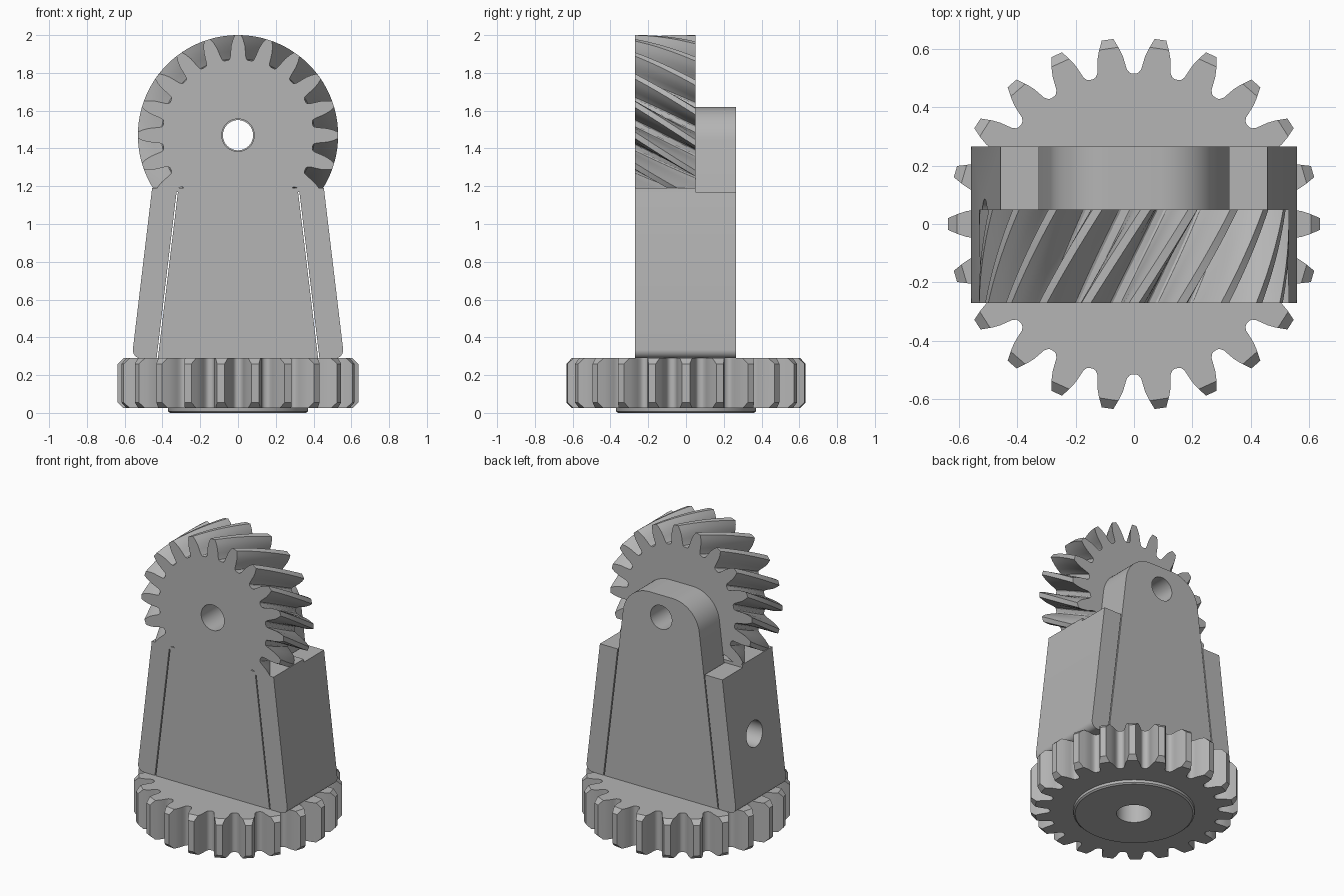
import bpy, bmesh, math
from math import sin, cos, pi, radians
from mathutils import Vector

if "Cube" in bpy.data.objects:
    bpy.data.objects.remove(bpy.data.objects["Cube"])

grey = bpy.data.materials.new("machined_grey")
grey.use_nodes = True
grey.diffuse_color = (0.46, 0.46, 0.46, 1)
grey.node_tree.nodes["Principled BSDF"].inputs["Base Color"].default_value = (0.46, 0.46, 0.46, 1)

AXLE_Z = 1.47       # height of the helical gear axis
FRONT, MID, BACK = -0.27, 0.05, 0.265


def loft(name, rings):
    """Closed solid through a list of matching point rings."""
    bm = bmesh.new()
    loops = [[bm.verts.new(p) for p in ring] for ring in rings]
    n = len(loops[0])
    for a, b in zip(loops, loops[1:]):
        for i in range(n):
            j = (i + 1) % n
            bm.faces.new((a[i], a[j], b[j], b[i]))
    bm.faces.new(loops[0])
    bm.faces.new(loops[-1])
    bmesh.ops.recalc_face_normals(bm, faces=bm.faces)
    mesh = bpy.data.meshes.new(name)
    bm.to_mesh(mesh)
    bm.free()
    mesh.materials.append(grey)
    ob = bpy.data.objects.new(name, mesh)
    bpy.context.collection.objects.link(ob)
    return ob


def slab(name, outline, y0, y1):
    """Front-view outline extruded along y."""
    return loft(name, [[(x, y, z) for x, z in outline] for y in (y0, y1)])


def mirrored(half):
    """Full outline from its +x half, listed bottom to top."""
    return half + [(-x, z) for x, z in reversed(half)]


def rod(name, start, end, radius, steps=48):
    start, end = Vector(start), Vector(end)
    turn = (end - start).to_track_quat('Z', 'Y')
    circle = [turn @ Vector((radius * cos(2 * pi * i / steps), radius * sin(2 * pi * i / steps), 0))
              for i in range(steps)]
    return loft(name, [[c + p for c in circle] for p in (start, end)])


def cut(ob, cutter):
    mod = ob.modifiers.new("cut", 'BOOLEAN')
    mod.operation, mod.solver, mod.object = 'DIFFERENCE', 'EXACT', cutter
    bpy.context.view_layer.objects.active = ob
    bpy.ops.object.modifier_apply(modifier=mod.name)


def half_width(r, flank):
    """Tooth half width at radius r, interpolated along the flank."""
    for (r0, w0), (r1, w1) in zip(flank, flank[1:]):
        if r <= r1:
            return w0 + (w1 - w0) * (r - r0) / (r1 - r0)
    return flank[-1][1]


def gear_ring(teeth, flank, r_max, twist=0.0):
    """Gear outline in the plane; flank runs from root to tip."""
    pts = []
    for t in range(teeth):
        mid = 2 * pi * t / teeth + twist
        side = []
        for r, _ in flank:
            r = min(r, r_max)
            side.append((r, half_width(r, flank) / r))
        for r, a in side:
            pts.append((r * cos(mid - a), r * sin(mid - a)))
        for r, a in reversed(side):
            pts.append((r * cos(mid + a), r * sin(mid + a)))
    return pts


# Spur base gear with chamfered tooth tips
base_flank = [(0.515, 0.066), (0.519, 0.058), (0.53, 0.051), (0.55, 0.048),
              (0.575, 0.044), (0.6, 0.036), (0.637, 0.02)]
base_gear = loft("base_gear", [
    [(x, y, z) for x, y in gear_ring(22, base_flank, r_max)]
    for z, r_max in ((0.025, 0.607), (0.055, 0.637), (0.26, 0.637), (0.29, 0.607))])

# Low round boss under the base gear
boss = loft("bottom_boss", [
    [(r * cos(2 * pi * i / 64), r * sin(2 * pi * i / 64), z) for i in range(64)]
    for z, r in ((0, 0.36), (0.008, 0.37), (0.03, 0.372))])

# Tapered core: short front half, rear half rising into a rounded bracket
core_half = [(0.424, 0.29), (0.318, 1.17)]
front_core = slab("front_core", mirrored(core_half), FRONT, MID)
arc = [(0.086 + 0.2 * cos(a), 1.42 + 0.2 * sin(a))
       for a in (radians(7 + 83 * i / 14) for i in range(15))]
rear_bracket = slab("rear_bracket", mirrored(core_half + arc), MID, BACK)

# Side cheeks, parted from the core by narrow slots
heel = [(0.517 + 0.04 * cos(a), 0.333 + 0.043 * sin(a))
        for a in (radians(-90 + 90 * i / 6) for i in range(7))]
cheeks = []
for label, s in (("left", 1), ("right", -1)):
    outline = [(0.431, 0.29)] + heel + [(0.457, 1.17), (0.325, 1.17)]
    cheeks.append(slab(label + "_cheek", [(s * x, z) for x, z in outline], FRONT, BACK))

# Shoulder joining core and cheeks beneath the helical gear
shoulder = slab("front_shoulder", mirrored([(0.457, 1.17), (0.455, 1.19)]), FRONT, MID)

# Helical gear
helix_flank = [(0.4, 0.052), (0.405, 0.045), (0.42, 0.041), (0.445, 0.039),
               (0.475, 0.036), (0.505, 0.028), (0.53, 0.017)]
layers = 12
rings = []
for k in range(layers + 1):
    f = k / layers
    ring = gear_ring(20, helix_flank, 1, -0.39 * f)
    rings.append([(x, FRONT + (MID - FRONT) * f, AXLE_Z + z) for x, z in ring])
helical_gear = loft("helical_gear", rings)

# Cutters: gear trim, axle bores, vertical bore, side bore
trim = slab("trim_cutter", [(-1, 0.5), (1, 0.5), (1, 1.176), (-1, 1.176)], -0.5, 0.5)
gear_bore = rod("gear_bore", (0, -1, AXLE_Z), (0, 1, AXLE_Z), 0.086)
bracket_bore = rod("bracket_bore", (0, -1, AXLE_Z), (0, 1, AXLE_Z), 0.08)
base_bore = rod("base_bore", (0, 0, -0.5), (0, 0, 0.72), 0.107)
side_bore = rod("side_bore", (-1, 0, 0.72), (0.02, 0, 0.72), 0.085)

cut(helical_gear, trim)
cut(helical_gear, gear_bore)
cut(rear_bracket, bracket_bore)
for part in (base_gear, boss, front_core, rear_bracket):
    cut(part, base_bore)
for part in (front_core, rear_bracket, cheeks[1]):
    cut(part, side_bore)
for cutter in (trim, gear_bore, bracket_bore, base_bore, side_bore):
    bpy.data.objects.remove(cutter)

# Smooth the curved surfaces, keep hard edges
parts = [base_gear, boss, front_core, rear_bracket, shoulder, helical_gear] + cheeks
bpy.ops.object.select_all(action='DESELECT')
for part in parts:
    part.select_set(True)
bpy.context.view_layer.objects.active = base_gear
bpy.ops.object.shade_smooth_by_angle(angle=radians(30))
